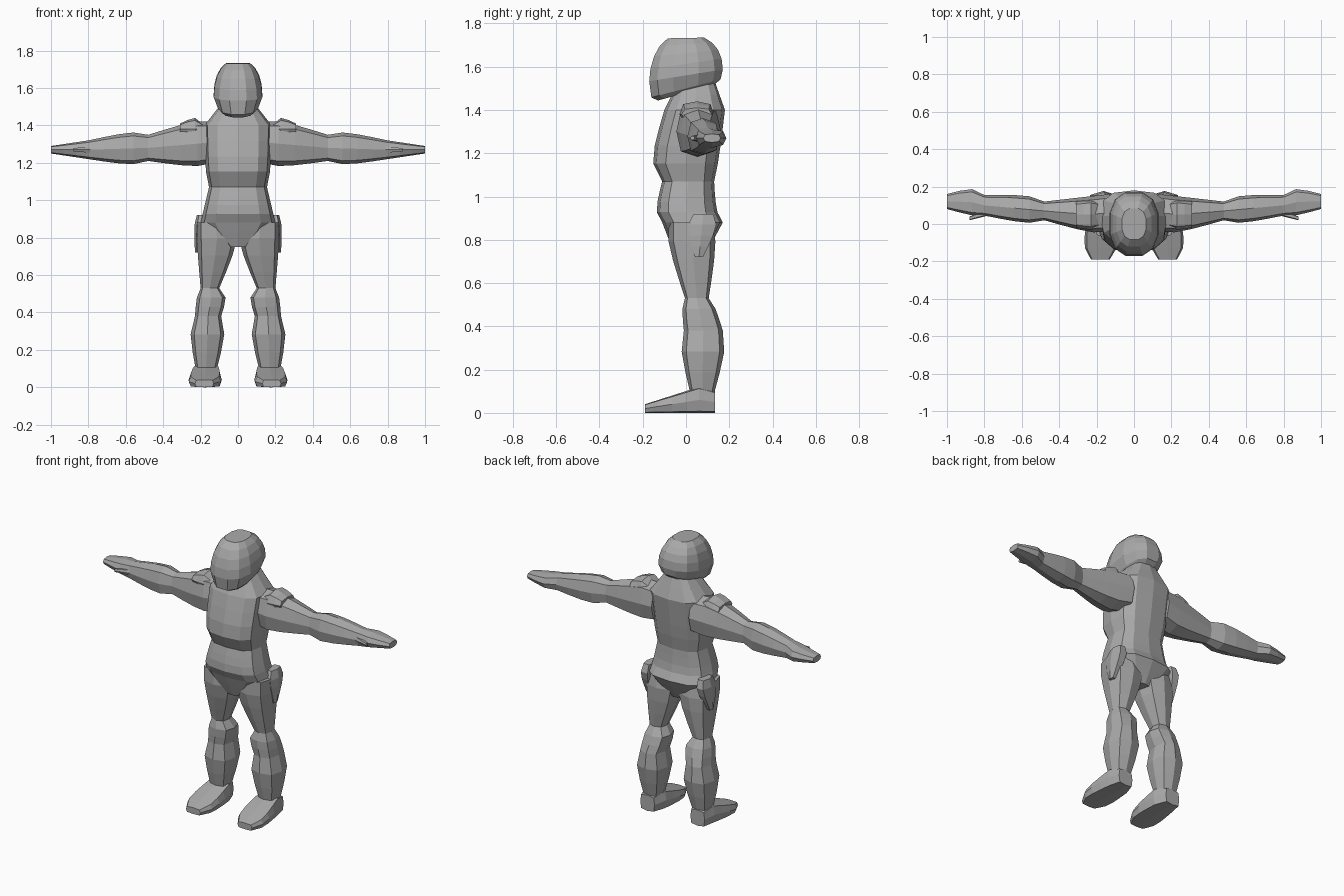
import bpy, bmesh
from math import sin, cos, pi
from mathutils import Vector

cube = bpy.data.objects.get("Cube")
if cube:
    bpy.data.objects.remove(cube)

shade = (.4, .4, .4, 1)
grey = bpy.data.materials.new("plain_grey")
grey.use_nodes = True
grey.diffuse_color = shade
grey.node_tree.nodes["Principled BSDF"].inputs["Base Color"].default_value = shade


def outline(sides, power, flat_front):
    """Boxy unit cross-section, with a corner or a flat strip at the front."""
    shift = pi / sides if flat_front else 0
    points = []
    for i in range(sides):
        angle = 2 * pi * i / sides + shift
        pair = (cos(angle) / cos(shift), sin(angle) / cos(shift))
        points.append([abs(c) ** power * (1 if c > 0 else -1) for c in pair])
    return points


def skin(name, loops, mirror):
    """Join loops of points into a closed flat-shaded object."""
    bm = bmesh.new()
    rows = [[bm.verts.new(co) for co in loop] for loop in loops]
    for low, high in zip(rows, rows[1:]):
        for i in range(len(low)):
            bm.faces.new((low[i - 1], low[i], high[i], high[i - 1]))
    bm.faces.new(rows[0])
    bm.faces.new(rows[-1])
    bmesh.ops.recalc_face_normals(bm, faces=bm.faces)
    mesh = bpy.data.meshes.new(name)
    bm.to_mesh(mesh)
    bm.free()
    mesh.materials.append(grey)
    obj = bpy.data.objects.new(name, mesh)
    bpy.context.collection.objects.link(obj)
    if mirror:
        obj.modifiers.new("both_sides", "MIRROR")


def limb(name, start, end, axis="z", bulge=(0, 0), sway=(0, 0),
         steps=4, sides=8, power=.7, mirror=True):
    """Tapered form between two joints, swelling and swaying near its start.
    A joint is a position followed by its two half sizes across the axis."""
    start, end = Vector(start), Vector(end)
    along = "xyz".index(axis)
    first, second = [k for k in range(3) if k != along]
    loops = []
    for step in range(steps + 1):
        t = step / steps
        x, y, z, a, b = start.lerp(end, t)
        swell = sin(pi * t ** .6)
        loop = []
        for u, v in outline(sides, power, False):
            co = [x, y, z]
            co[first] += u * (a + bulge[0] * swell) + sway[0] * swell
            co[second] += v * (b + bulge[1] * swell) + sway[1] * swell
            loop.append(co)
        loops.append(loop)
    skin(name, loops, mirror)


def helmet():
    """Dome with a flat face strip, over a chin rim that tilts up to the back."""
    rings = [(1.48, .085, .13, .28), (1.5, .105, .16, .26)]
    for i in range(5):
        angle = i * pi / 11
        size = cos(angle) ** .8
        rings.append((1.56 + .19 * sin(angle), .13 * size, .17 * size, .16 * size ** 3))
    loops = []
    for z, wide, deep, tilt in rings:
        loops.append([(u * wide, v * deep, z + tilt * v * deep)
                      for u, v in outline(12, .8, True)])
    skin("helmet", loops, False)


# Joints
waist = (0, .01, 1.07, .155, .12)
chest_top = (0, .04, 1.4, .18, .14)
neck = (0, .05, 1.54, .07, .08)
seat = (0, .03, .88, .2, .14)
crotch = (0, .02, .75, .06, .08)
hip = (.12, .02, .88, .1, .1)
knee = (.15, .05, .53, .05, .055)
calf = (.16, .08, .38, .07, .09)
ankle = (.17, .075, .09, .055, .055)
instep = (.17, .06, .06, .075, .06)
shoulder = (.13, .06, 1.31, .1, .11)
elbow = (.48, .07, 1.28, .05, .07)
wrist = (.8, .1, 1.27, .055, .05)
fingertips = (1, .12, 1.27, .04, .02)

# Head and trunk
helmet()
trunk = dict(sides=12, mirror=False)
limb("chest", waist, chest_top, bulge=(.01, .025), sway=(0, -.02), **trunk)
limb("collar", chest_top, neck, steps=2, **trunk)
limb("hips", seat, waist, bulge=(0, .005), sway=(0, -.02), **trunk)
limb("seat", seat, crotch, bulge=(.01, 0), steps=3, **trunk)

# Legs and feet
limb("hip_guard", (.19, .08, .92, .03, .05), (.21, .06, .72, .02, .02),
     bulge=(.01, .03), sides=6)
limb("thigh", hip, knee, bulge=(.02, .02), sway=(-.015, 0))
limb("knee", knee, calf, bulge=(.02, .01), sway=(-.01, 0), steps=3)
limb("shin", calf, ankle, bulge=(.025, .02), steps=3)
limb("forefoot", (.18, -.19, .02, .05, .02), instep, "y", bulge=(.03, 0), power=.4)
limb("heel", instep, (.175, .135, .05, .05, .05), "y", steps=2, power=.4)

# Arms and hands
limb("shoulder_pad", (.19, .05, 1.38, .07, .03), (.31, .05, 1.38, .07, .03), "x",
     bulge=(.01, .03), steps=3)
limb("upper_arm", shoulder, elbow, "x", bulge=(.01, .02), sway=(-.01, 0))
limb("forearm", elbow, wrist, "x", bulge=(.02, .02))
limb("hand", wrist, fingertips, "x", bulge=(.02, 0), sway=(.01, 0), steps=3)
limb("thumb", (.76, .07, 1.27, .02, .02), (.88, .03, 1.27, .01, .01), "x", steps=2, sides=6)
